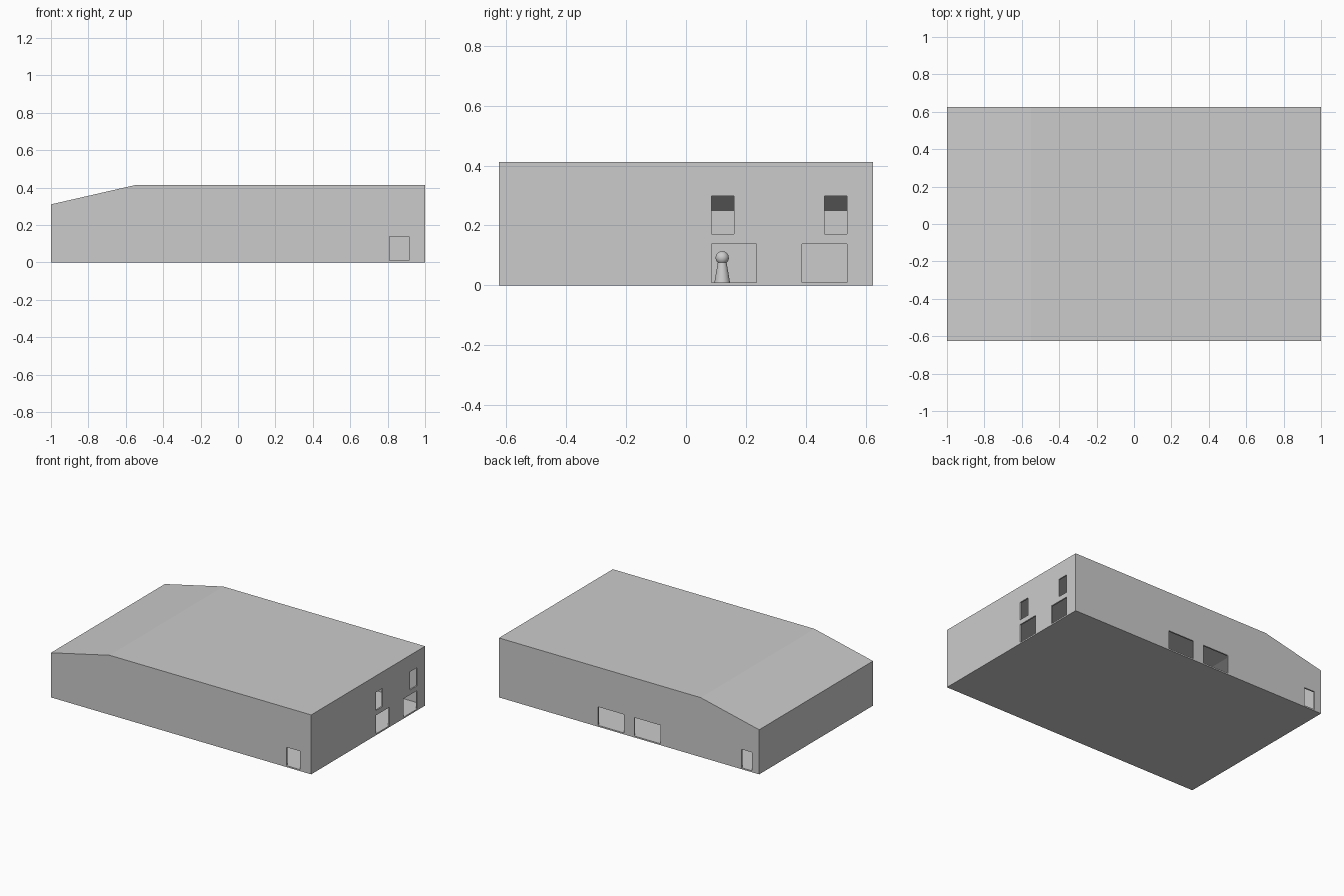
import bpy, bmesh

if "Cube" in bpy.data.objects:
    bpy.data.objects.remove(bpy.data.objects["Cube"])

W, D, T = 1.0, 0.625, 0.01


def prism(name, profile, y0, y1):
    """Extrude an x-z profile along y."""
    bm = bmesh.new()
    face = bm.faces.new([bm.verts.new((x, y0, z)) for x, z in profile])
    ext = bmesh.ops.extrude_face_region(bm, geom=[face])
    vs = [g for g in ext["geom"] if isinstance(g, bmesh.types.BMVert)]
    bmesh.ops.translate(bm, verts=vs, vec=(0, y1 - y0, 0))
    bmesh.ops.recalc_face_normals(bm, faces=bm.faces)
    me = bpy.data.meshes.new(name)
    bm.to_mesh(me)
    bm.free()
    ob = bpy.data.objects.new(name, me)
    bpy.context.collection.objects.link(ob)
    return ob


def box(name, x0, x1, y0, y1, z0, z1):
    return prism(name, [(x0, z0), (x1, z0), (x1, z1), (x0, z1)], y0, y1)


def cut(target, cutter):
    cutter.hide_render = True
    m = target.modifiers.new("cut", 'BOOLEAN')
    m.operation, m.solver, m.object = 'DIFFERENCE', 'EXACT', cutter
    bpy.context.view_layer.objects.active = target
    bpy.ops.object.modifier_apply(modifier=m.name)
    bpy.data.objects.remove(cutter)


# Building shell with a hollow room
shell = prism("building_shell",
              [(-W, 0), (W, 0), (W, 0.413), (-0.55, 0.413), (-W, 0.31)], -D, D)
cut(shell, prism("room_cutter",
                 [(-W + T, T), (W - T, T), (W - T, 0.40), (-0.55, 0.40),
                  (-W + T, 0.25)], -D + T, D - T))

# Right wall: two doors and two upper windows
for y0, y1, z0, z1 in [(0.085, 0.235, T, 0.138), (0.388, 0.538, T, 0.138),
                       (0.085, 0.16, 0.172, 0.298), (0.462, 0.538, 0.172, 0.298)]:
    cut(shell, box("side_cutter", W - 0.03, W + 0.03, y0, y1, z0, z1))

# Front door
cut(shell, box("front_cutter", 0.81, 0.915, -D - 0.03, -D + 0.03, T, 0.138))

# Back wall: two wide openings and a small door
for x0, x1 in [(0.04, 0.24), (-0.24, -0.04), (-0.945, -0.865)]:
    cut(shell, box("back_cutter", x0, x1, D - 0.03, D + 0.03, T, 0.138))

# Standing figure inside: tapered body and round head
FX, FY = 0.6, 0.121
bpy.ops.mesh.primitive_cone_add(vertices=32, radius1=0.026, radius2=0.014,
                                depth=0.07, location=(FX, FY, T + 0.035))
bpy.context.object.name = "figure_body"
bpy.ops.object.shade_smooth_by_angle()
bpy.ops.mesh.primitive_uv_sphere_add(segments=32, ring_count=16, radius=0.022,
                                     location=(FX, FY, 0.092))
bpy.context.object.name = "figure_head"
bpy.ops.object.shade_smooth_by_angle()
